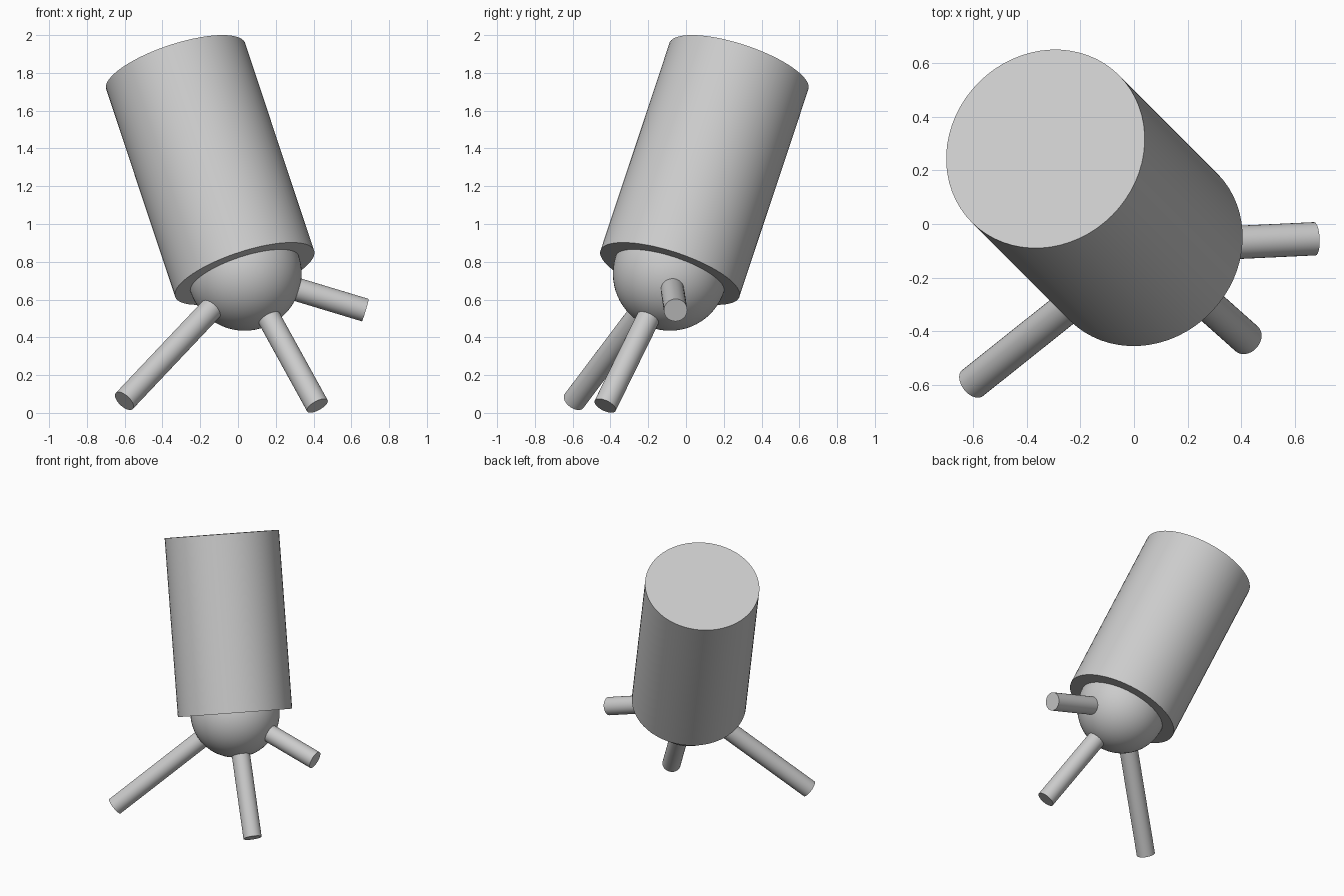
import bpy
import math
from mathutils import Vector

cube = bpy.data.objects.get("Cube")
if cube:
    bpy.data.objects.remove(cube, do_unlink=True)

grey = bpy.data.materials.new("plain_grey")
grey.use_nodes = True
colour = (0.6, 0.6, 0.6, 1)
grey.diffuse_color = colour
grey.node_tree.nodes["Principled BSDF"].inputs["Base Color"].default_value = colour


def finish(name):
    """Name the active object, colour it and smooth its curved faces."""
    obj = bpy.context.object
    obj.name = name
    obj.data.materials.append(grey)
    bpy.ops.object.shade_smooth_by_angle(angle=math.radians(30))
    return obj


def rod(name, start, end, radius, sides):
    """Capped cylinder running between two points."""
    axis = end - start
    bpy.ops.mesh.primitive_cylinder_add(
        vertices=sides, radius=radius, depth=axis.length,
        location=(start + end) / 2,
        rotation=axis.to_track_quat("Z", "Y").to_euler())
    return finish(name)


# The ball sits at the centre of the body's lower cap; all legs radiate from it
hub = Vector((0.035, -0.085, 0.737))

# Tilted body
rod("body", hub, Vector((-0.33, 0.28, 1.835)), 0.388, 64)

# Ball under the body
bpy.ops.mesh.primitive_uv_sphere_add(segments=64, ring_count=32, radius=0.302, location=hub)
finish("ball")

# Legs
feet = {
    "right_leg": (-0.602, -0.593, 0.063),
    "front_leg": (0.42, -0.428, 0.038),
    "left_leg": (0.674, -0.055, 0.544),
}
for name, foot in feet.items():
    rod(name, hub, Vector(foot), 0.062, 32)
